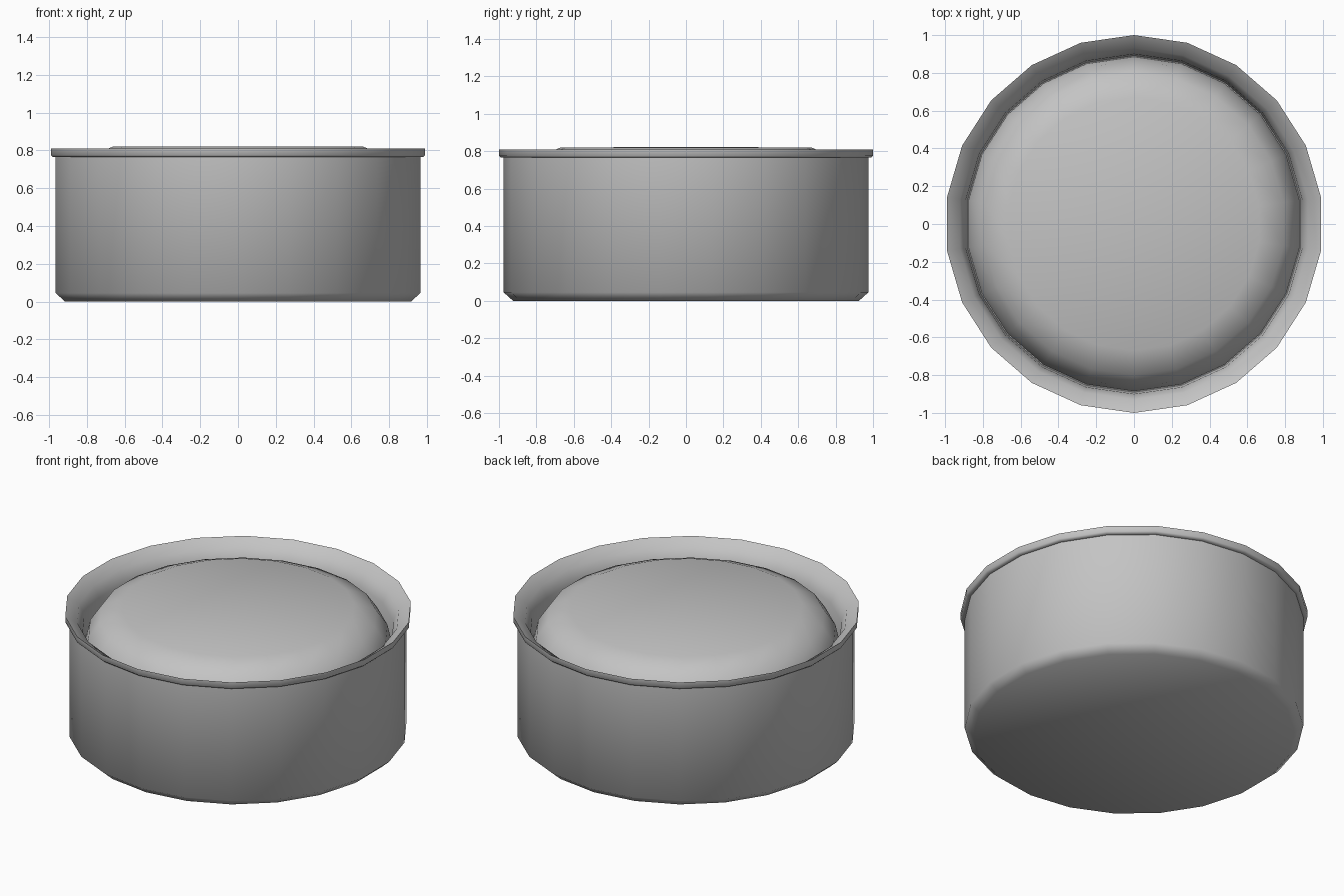
import bpy, bmesh, math

cube = bpy.data.objects.get("Cube")
if cube:
    bpy.data.objects.remove(cube, do_unlink=True)

SIDES = 22

grey = bpy.data.materials.new("plain grey")
grey.use_nodes = True
colour = (0.55, 0.55, 0.55, 1)
grey.diffuse_color = colour
grey.node_tree.nodes["Principled BSDF"].inputs["Base Color"].default_value = colour


def lathe(name, profile):
    """Spin (radius, height) points round z; radius 0 makes a closed tip."""
    bm = bmesh.new()
    rings = []
    for r, z in profile:
        if r == 0:
            rings.append([bm.verts.new((0, 0, z))] * SIDES)
            continue
        angles = [math.pi / 2 + 2 * math.pi * i / SIDES for i in range(SIDES)]
        rings.append([bm.verts.new((r * math.cos(a), r * math.sin(a), z)) for a in angles])
    for low, high in zip(rings, rings[1:]):
        for i in range(SIDES):
            j = (i + 1) % SIDES
            corners = dict.fromkeys((low[i], low[j], high[j], high[i]))
            bm.faces.new(list(corners))
    bmesh.ops.recalc_face_normals(bm, faces=bm.faces)
    mesh = bpy.data.meshes.new(name)
    bm.to_mesh(mesh)
    bm.free()
    mesh.materials.append(grey)
    obj = bpy.data.objects.new(name, mesh)
    bpy.context.collection.objects.link(obj)
    bpy.ops.object.select_all(action="DESELECT")
    obj.select_set(True)
    bpy.context.view_layer.objects.active = obj
    bpy.ops.object.shade_smooth_by_angle(angle=math.radians(62))
    return obj


# Outer tub: chamfered foot, straight wall, flared lip and inner wall
lathe("tub", [(0, 0), (0.925, 0), (0.975, 0.045), (0.975, 0.765),
              (0.99, 0.765), (1.0, 0.775), (1.0, 0.81),
              (0.93, 0.765), (0.9, 0.69), (0.89, 0.57), (0, 0.57)])

# Raised inner mound with a flat top and rounded shoulder
lathe("mound", [(0, 0.58), (0.885, 0.58), (0.865, 0.67), (0.8, 0.765),
                (0.67, 0.82), (0, 0.822)])
